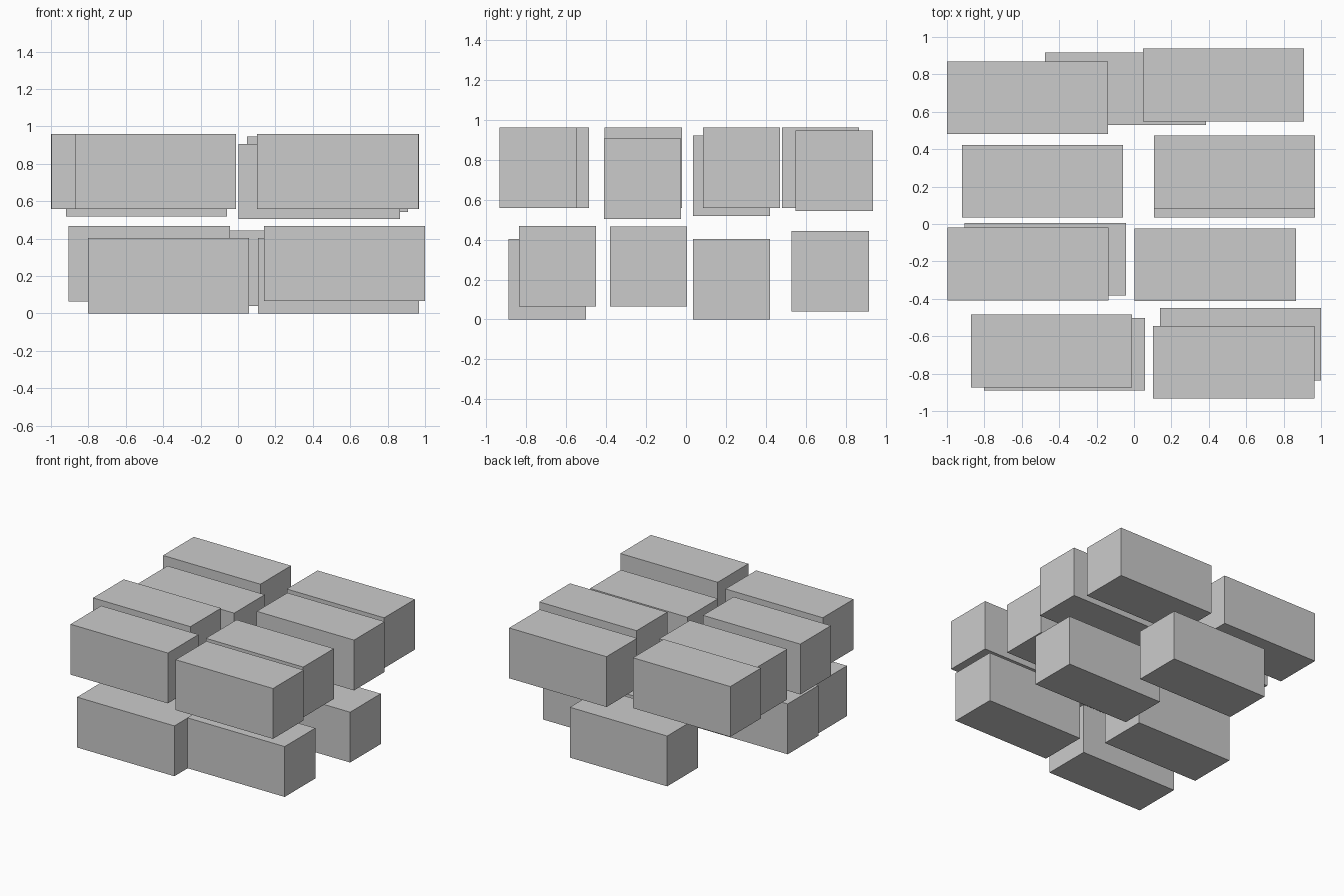
import bpy

# Every block has the same size; only its position varies
SIZE = (0.862, 0.388, 0.403)

# Minimum corner (x, y, z) of each block, by layer
LAYERS = {
    "lower_block": [
        (-0.802, -0.890, 0.0),
        (0.138, -0.838, 0.066),
        (-0.905, -0.382, 0.064),
        (0.107, 0.034, 0.0),
        (-0.476, 0.530, 0.041),
    ],
    "upper_block": [
        (-0.872, -0.873, 0.558),
        (0.102, -0.934, 0.558),
        (-0.998, -0.408, 0.558),
        (0.004, -0.412, 0.504),
        (-0.920, 0.034, 0.518),
        (0.107, 0.084, 0.558),
        (-1.0, 0.480, 0.558),
        (0.048, 0.549, 0.543),
    ],
}


def add_block(name, corner):
    center = [c + s / 2 for c, s in zip(corner, SIZE)]
    bpy.ops.mesh.primitive_cube_add(size=1, location=center)
    block = bpy.context.object
    block.name = name
    block.scale = SIZE
    bpy.ops.object.transform_apply(location=False, rotation=False, scale=True)


for name, corners in LAYERS.items():
    for i, corner in enumerate(corners, 1):
        add_block(f"{name}_{i}", corner)
